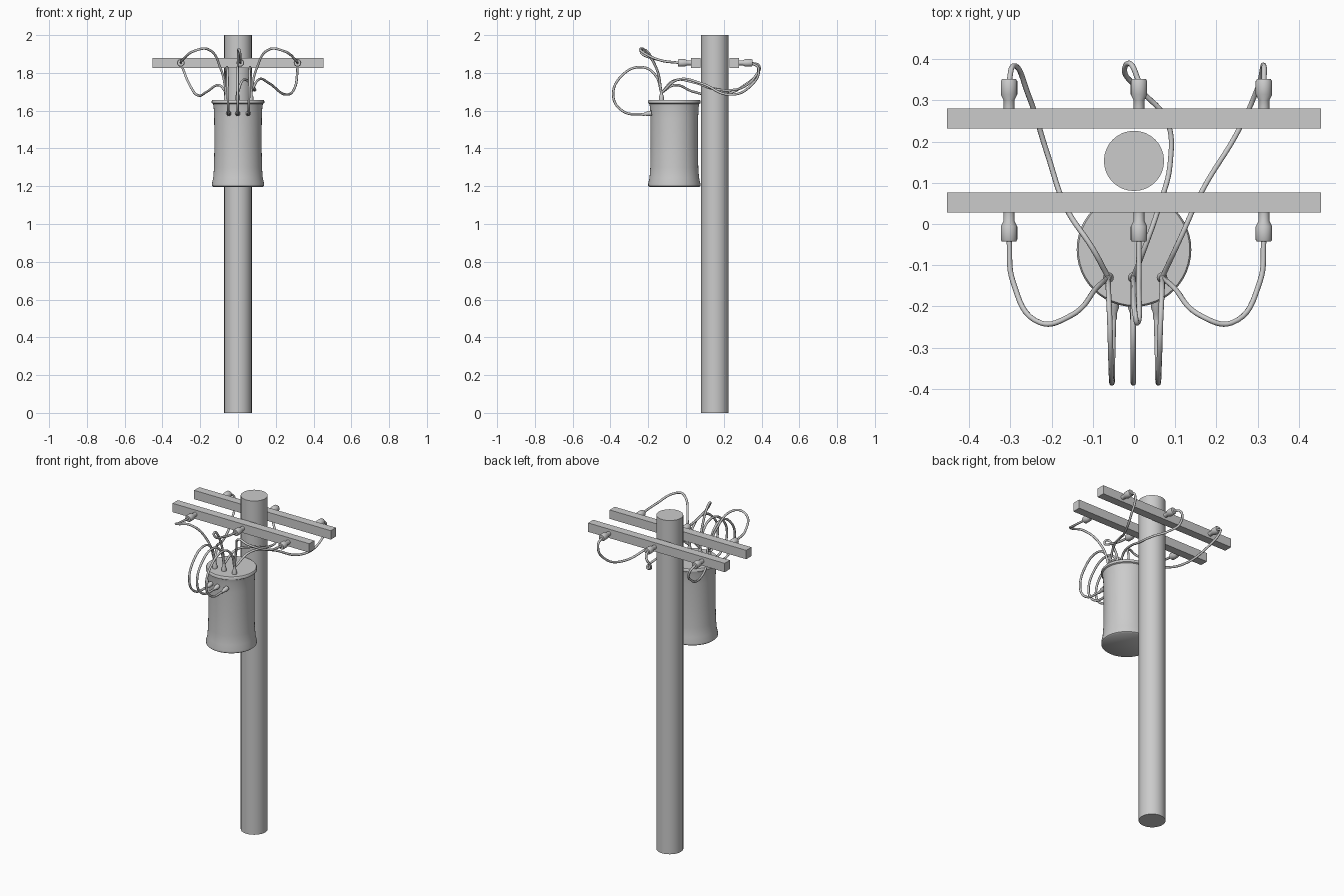
import bpy, math
from mathutils import Vector

cube = bpy.data.objects.get("Cube")
if cube:
    bpy.data.objects.remove(cube, do_unlink=True)

grey = bpy.data.materials.new("plain_grey")
grey.use_nodes = True
grey.diffuse_color = (0.6, 0.6, 0.6, 1)
grey.node_tree.nodes["Principled BSDF"].inputs["Base Color"].default_value = (0.6, 0.6, 0.6, 1)


def add_object(name, data):
    obj = bpy.data.objects.new(name, data)
    bpy.context.collection.objects.link(obj)
    data.materials.append(grey)
    return obj


def smooth(obj):
    bpy.ops.object.select_all(action='DESELECT')
    obj.select_set(True)
    bpy.context.view_layer.objects.active = obj
    bpy.ops.object.shade_smooth_by_angle(angle=math.radians(40))


def lathe(name, profile, base, direction=(0, 0, 1), sides=32):
    """Capped solid of revolution from (radius, height) pairs."""
    verts, faces = [], []
    for r, h in profile:
        for i in range(sides):
            a = 2 * math.pi * i / sides
            verts.append((r * math.cos(a), r * math.sin(a), h))
    for k in range(len(profile) - 1):
        for i in range(sides):
            j = (i + 1) % sides
            faces.append((k * sides + i, k * sides + j, (k + 1) * sides + j, (k + 1) * sides + i))
    faces.append(tuple(reversed(range(sides))))
    faces.append(tuple(range((len(profile) - 1) * sides, len(profile) * sides)))
    mesh = bpy.data.meshes.new(name)
    mesh.from_pydata(verts, [], faces)
    obj = add_object(name, mesh)
    obj.location = base
    obj.rotation_euler = Vector(direction).to_track_quat('Z', 'Y').to_euler()
    smooth(obj)
    return obj


def wire(name, points):
    """Round cable running smoothly through the points."""
    curve = bpy.data.curves.new(name, 'CURVE')
    curve.dimensions = '3D'
    curve.bevel_depth = 0.0065
    curve.bevel_resolution = 2
    curve.resolution_u = 8
    curve.use_fill_caps = True
    spline = curve.splines.new('BEZIER')
    spline.bezier_points.add(len(points) - 1)
    for p, co in zip(spline.bezier_points, points):
        p.co = co
        p.handle_left_type = p.handle_right_type = 'AUTO'
    return add_object(name, curve)


# Pole
lathe("pole", [(0.073, 0), (0.073, 2)], (0, 0.153, 0))

# Crossarms
for name, y in (("front_crossarm", 0.052), ("back_crossarm", 0.256)):
    bpy.ops.mesh.primitive_cube_add(size=1, location=(0, y, 1.853))
    arm = bpy.context.object
    arm.name = name
    arm.scale = (0.906, 0.049, 0.053)
    arm.data.materials.append(grey)

# Transformer tank with a flared foot and a rolled top rim
lathe("transformer_tank",
      [(0.132, 1.197), (0.138, 1.202), (0.138, 1.215), (0.131, 1.245), (0.127, 1.3),
       (0.125, 1.42), (0.126, 1.56), (0.129, 1.62), (0.132, 1.636), (0.139, 1.64),
       (0.139, 1.652), (0.135, 1.657)],
      (0, -0.062, 0), sides=48)

# Insulators on the crossarms
INSULATOR = [(0.013, 0), (0.013, 0.02), (0.02, 0.034), (0.02, 0.066), (0.017, 0.071)]
columns = (("right", -0.303), ("middle", 0.012), ("left", 0.315))
for side, x in columns:
    lathe(side + "_front_insulator", INSULATOR, (x, 0.028, 1.853), (0, -1, 0), 20)
    lathe(side + "_back_insulator", INSULATOR, (x, 0.280, 1.853), (0, 1, 0), 20)

# Bushings on the tank lid and tank side, joined by looping cables
BUSHING = [(0.013, 0), (0.013, 0.022), (0.008, 0.035), (0.008, 0.05)]
lid = {"right": -0.062, "middle": -0.002, "left": 0.068}
for side, x in lid.items():
    sx = x * 0.8
    lathe(side + "_lid_bushing", BUSHING, (x, -0.13, 1.652), sides=16)
    lathe(side + "_side_bushing", BUSHING, (sx, -0.182, 1.587), (0, -1, -0.15), 16)
    wire(side + "_loop_cable",
         [(sx, -0.225, 1.58), (x * 0.84, -0.33, 1.595), (x * 0.86, -0.385, 1.675),
          (x * 0.9, -0.335, 1.79), (x * 0.95, -0.23, 1.83), (x, -0.16, 1.785), (x, -0.13, 1.695)])

# Cables from the front insulators to the lid bushings
for side, x in columns:
    e = lid[side]
    d = x - e
    wire(side + "_front_cable",
         [(x, -0.035, 1.853), (x - 0.04 * d, -0.14, 1.868), (x - 0.32 * d, -0.24, 1.918),
          (x - 0.6 * d, -0.225, 1.925), (e + 0.12 * d, -0.155, 1.82), (e, -0.13, 1.695)])

# Cables from the back insulators, under the crossarms, to the lid bushings
wire("right_back_cable",
     [(-0.303, 0.345, 1.853), (-0.293, 0.383, 1.825), (-0.255, 0.31, 1.735), (-0.21, 0.17, 1.68),
      (-0.165, 0.04, 1.70), (-0.1, -0.06, 1.735), (-0.062, -0.13, 1.695)])
wire("middle_back_cable",
     [(0.012, 0.345, 1.853), (-0.008, 0.388, 1.835), (-0.022, 0.365, 1.78), (0.02, 0.32, 1.735),
      (0.08, 0.25, 1.71), (0.088, 0.15, 1.715), (0.06, 0.04, 1.75), (0.025, -0.06, 1.76),
      (-0.002, -0.13, 1.695)])
wire("left_back_cable",
     [(0.315, 0.345, 1.853), (0.315, 0.383, 1.825), (0.3, 0.33, 1.72), (0.255, 0.23, 1.685),
      (0.165, 0.08, 1.745), (0.11, -0.04, 1.765), (0.068, -0.13, 1.695)])
